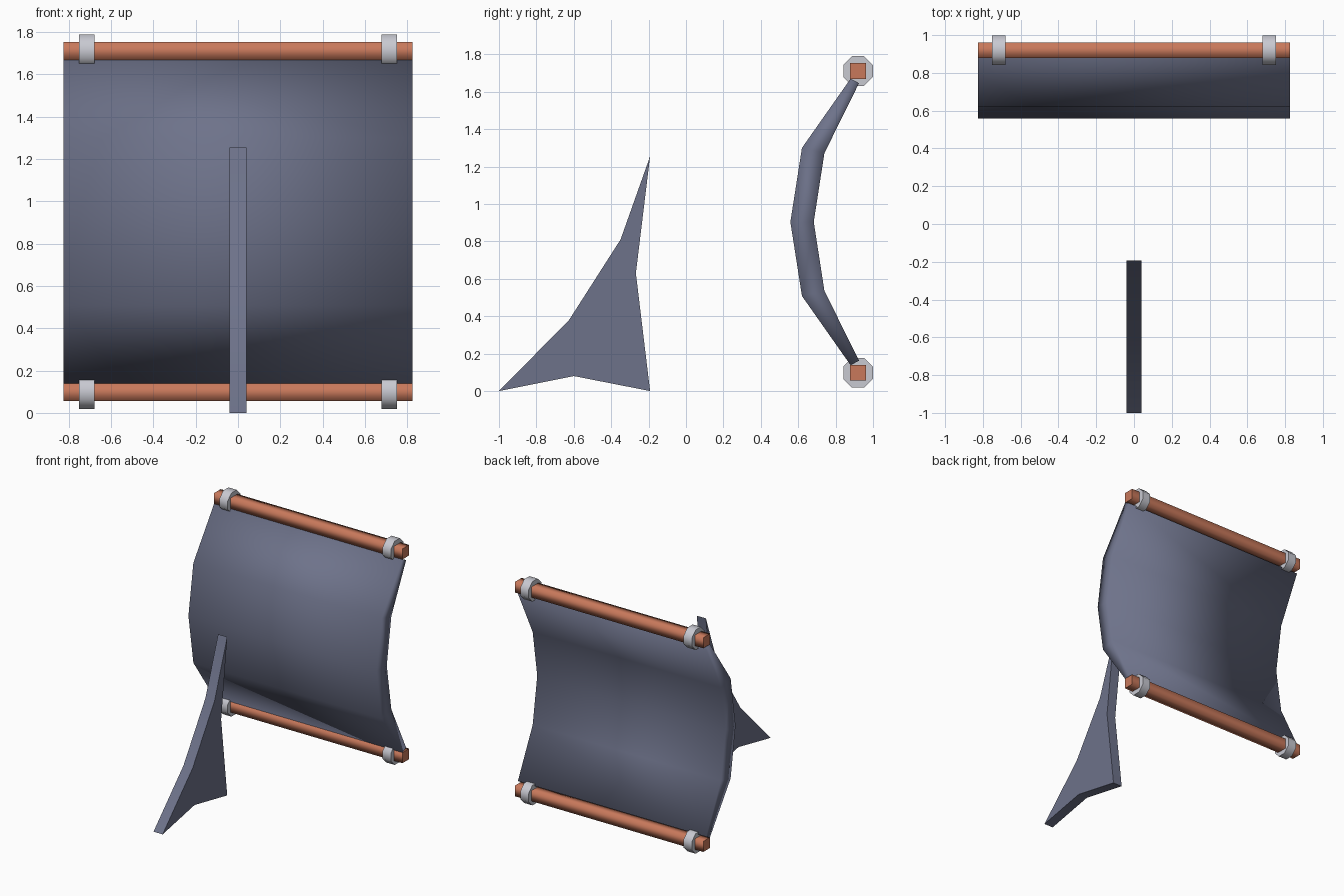
import bpy, bmesh, math

if "Cube" in bpy.data.objects:
    bpy.data.objects.remove(bpy.data.objects["Cube"])


def material(name, rgb):
    m = bpy.data.materials.new(name)
    m.diffuse_color = (*rgb, 1)
    m.use_nodes = True
    m.node_tree.nodes["Principled BSDF"].inputs["Base Color"].default_value = m.diffuse_color
    return m


slate = material("slate blue", (0.155, 0.17, 0.255))
copper = material("copper", (0.58, 0.19, 0.105))
steel = material("light steel", (0.58, 0.585, 0.64))


def extrude_x(name, profile, x0, x1, mat, smooth="sides"):
    """Extrude a closed (y, z) profile along x."""
    bm = bmesh.new()
    a = [bm.verts.new((x0, y, z)) for y, z in profile]
    b = [bm.verts.new((x1, y, z)) for y, z in profile]
    n = len(profile)
    sides = [bm.faces.new((a[i], a[(i + 1) % n], b[(i + 1) % n], b[i])) for i in range(n)]
    caps = [bm.faces.new(a), bm.faces.new(b[::-1])]
    for f in sides:
        f.smooth = smooth != "angle"
    for f in caps:
        f.smooth = smooth == "all"
    bmesh.ops.recalc_face_normals(bm, faces=bm.faces)
    bmesh.ops.triangulate(bm, faces=caps)
    me = bpy.data.meshes.new(name)
    bm.to_mesh(me)
    bm.free()
    ob = bpy.data.objects.new(name, me)
    bpy.context.collection.objects.link(ob)
    me.materials.append(mat)
    if smooth == "angle":
        bpy.ops.object.select_all(action='DESELECT')
        ob.select_set(True)
        bpy.context.view_layer.objects.active = ob
        bpy.ops.object.shade_smooth_by_angle(angle=math.radians(35))
    return ob


def ngon(sides, apothem, cy, cz):
    r = apothem / math.cos(math.pi / sides)
    return [(cy + r * math.cos(2 * math.pi * (i + .5) / sides),
             cz + r * math.sin(2 * math.pi * (i + .5) / sides)) for i in range(sides)]


# Bowed sheet, mirrored about its mid height
MID = 0.904
front_half = [(0.88, 0.766), (0.62, 0.396), (0.558, 0)]
back_half = [(0.683, 0), (0.74, 0.368), (0.925, 0.742)]
front = [(y, MID + h) for y, h in front_half] + [(y, MID - h) for y, h in front_half[1::-1]]
back = [(y, MID - h) for y, h in back_half[:0:-1]] + [(y, MID + h) for y, h in back_half]
extrude_x("curved_sheet", front + back, -0.825, 0.825, slate, "all")

# Upright fin standing in front
fin = [(-1, 0), (-0.625, 0.38), (-0.35, 0.81), (-0.192, 1.255),
       (-0.268, 0.63), (-0.192, 0), (-0.6, 0.08)]
extrude_x("front_fin", fin, -0.04, 0.04, slate, "angle")

# Square rods with octagonal collars
for label, z in (("upper", 1.711), ("lower", 0.098)):
    extrude_x(label + "_rod", ngon(4, 0.042, 0.92, z), -0.825, 0.825, copper)
    for side, x in (("left", -0.715), ("right", 0.715)):
        extrude_x(f"{label}_{side}_collar", ngon(8, 0.079, 0.92, z), x - 0.036, x + 0.036, steel)
